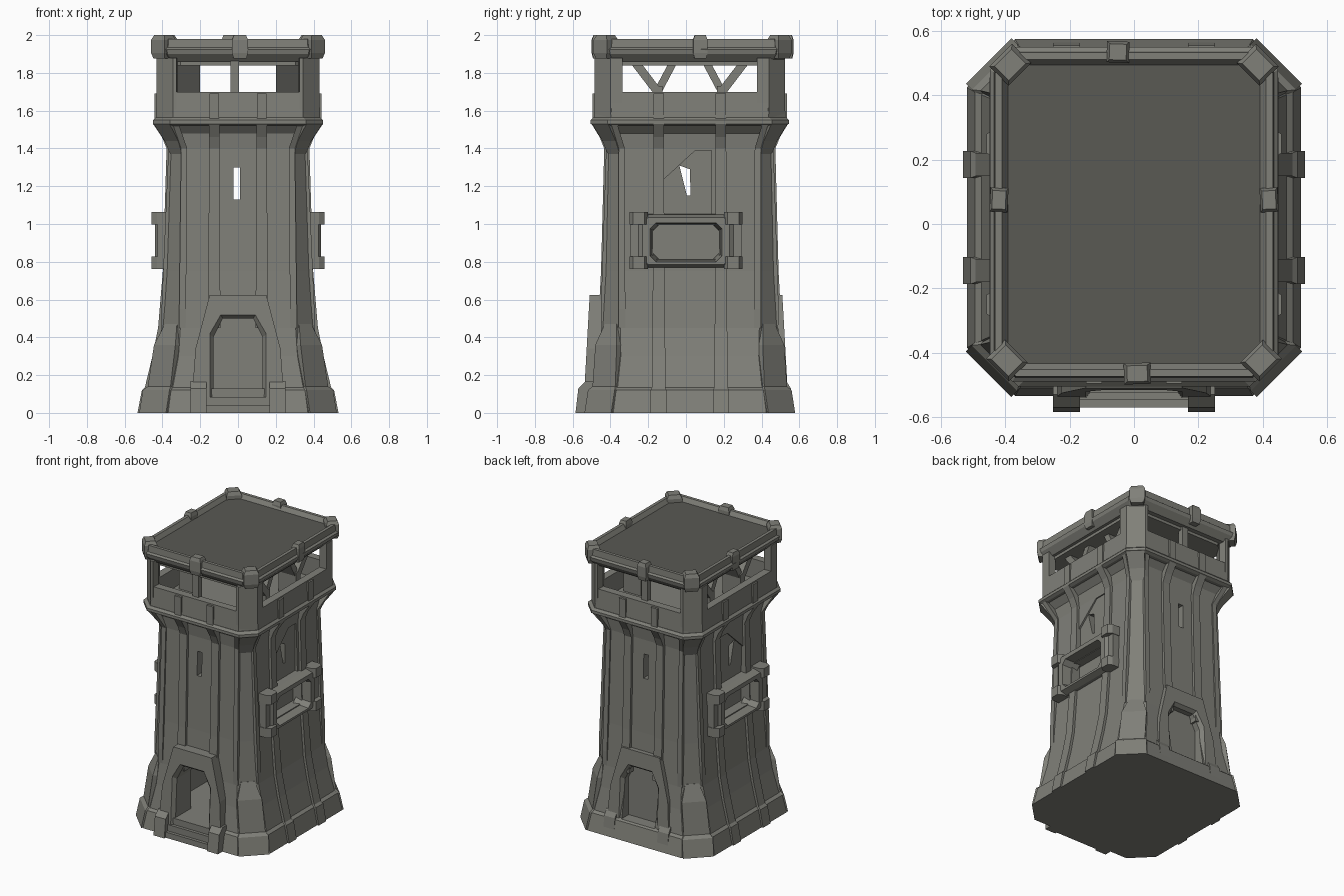
import bpy, bmesh, math
from mathutils import Vector

cube = bpy.data.objects.get("Cube")
if cube:
    bpy.data.objects.remove(cube, do_unlink=True)


def material(name, rgb):
    m = bpy.data.materials.new(name)
    m.use_nodes = True
    m.diffuse_color = (*rgb, 1)
    m.node_tree.nodes["Principled BSDF"].inputs["Base Color"].default_value = (*rgb, 1)
    return m


STONE = material("grey stone", (0.215, 0.215, 0.19))
DARK = material("dark roof stone", (0.1, 0.1, 0.088))
CY = 0.02


def loft(name, rings, closed=False, cap_dark=False):
    """Skin a list of equal-length point rings; cap the ends, or join last to first."""
    bm = bmesh.new()
    vs = [[bm.verts.new(p) for p in r] for r in rings]
    n = len(vs[0])
    for a, b in zip(vs, vs[1:] + (vs[:1] if closed else [])):
        for i in range(n):
            j = (i + 1) % n
            bm.faces.new((a[i], a[j], b[j], b[i]))
    if not closed:
        bm.faces.new(vs[0][::-1])
        bm.faces.new(vs[-1]).material_index = int(cap_dark)
    bmesh.ops.recalc_face_normals(bm, faces=bm.faces)
    me = bpy.data.meshes.new(name)
    bm.to_mesh(me)
    bm.free()
    me.materials.append(STONE)
    me.materials.append(DARK)
    ob = bpy.data.objects.new(name, me)
    bpy.context.collection.objects.link(ob)
    return ob


def octagon(z, hx, hy, ch, cy=CY):
    """Rectangle with chamfered corners."""
    pts = [(hx, ch - hy), (hx, hy - ch), (hx - ch, hy), (ch - hx, hy),
           (-hx, hy - ch), (-hx, ch - hy), (ch - hx, -hy), (hx - ch, -hy)]
    return [(x, y + cy, z) for x, y in pts]


def box(name, x, y, z):
    """Box from three (low, high) ranges."""
    return loft(name, [[(x[0], y[0], k), (x[1], y[0], k), (x[1], y[1], k), (x[0], y[1], k)] for k in z])


def beam(name, a, b, w, depth):
    """Strut in the y-z plane, w thick and as deep in x as given."""
    a, b = Vector(a), Vector(b)
    s = (b - a).normalized().cross(Vector((1, 0, 0))) * w / 2
    t = Vector((depth / 2, 0, 0))
    return loft(name, [[p + s + t, p - s + t, p - s - t, p + s - t] for p in (a, b)])


def cut(target, cutter):
    mod = target.modifiers.new("cut", "BOOLEAN")
    mod.operation, mod.solver, mod.object = "DIFFERENCE", "EXACT", cutter
    bpy.context.view_layer.objects.active = target
    bpy.ops.object.modifier_apply(modifier=mod.name)
    bpy.data.objects.remove(cutter, do_unlink=True)


# Flared tower shaft: height, half width, half depth, corner chamfer
PROFILE = [(0, .52, .555, .15), (.12, .495, .53, .14), (.135, .475, .512, .13),
           (.3, .435, .485, .12), (.45, .405, .468, .1), (.75, .38, .452, .08),
           (1.4, .36, .435, .065), (1.48, .37, .445, .07), (1.53, .42, .49, .08)]


def shape(z):
    for a, b in zip(PROFILE, PROFILE[1:]):
        if a[0] <= z <= b[0]:
            t = (z - a[0]) / (b[0] - a[0])
            return [p + (q - p) * t for p, q in zip(a[1:], b[1:])]


shaft = loft("tower_shaft", [octagon(*p) for p in PROFILE])
cut(shaft, box("hollow_cutter", (-.28, .28), (-.34, .38), (.13, 1.44)))
cut(shaft, box("front_slit_cutter", (-.025, .01), (-.8, .8), (1.13, 1.3)))
cut(shaft, loft("side_slit_cutter", [[(x, -.035, 1.31), (x, .02, 1.29), (x, .025, 1.15), (x, .005, 1.15)]
                                     for x in (-.8, .8)]))
# Sunken wall panel and niche on each side
PANEL = [(-.135, 1.03), (-.135, 1.22), (.05, 1.39), (.135, 1.39), (.135, 1.03)]
for s in (-1, 1):
    cut(shaft, loft("panel_cutter", [[(s * x, y, z) for y, z in PANEL] for x in (.352, .6)]))
    cut(shaft, box("niche_cutter", sorted((s * .31, s * .6)), (-.175, .175), (.815, .995)))

# Doorways: an open one in front, a shallow blind one behind
ARCH = [(-.13, .13), (-.13, .4), (-.08, .5), (.08, .5), (.13, .4), (.13, .13)]
SURROUND = [(-.25, 0), (-.225, .34), (-.15, .625), (.15, .625), (.225, .34), (.25, 0)]
for name, s, inner in (("front", -1, .3), ("back", 1, .455)):
    cut(shaft, loft(name + "_door_cutter", [[(x, s * y, z) for x, z in ARCH] for y in (inner, .8)]))

    def ring(pts, extra, back):
        return [(x, s * (.4 if back else .51 + extra + .035 * (1 - z / .625)), z) for x, z in pts]
    # frame with a splayed opening
    opening = [(x, 0 if z < .2 else z) for x, z in ARCH]
    splay = [(x * 1.15, 0 if z < .2 else z + .018) for x, z in ARCH]
    loft(name + "_door_frame", [ring(SURROUND, 0, True), ring(SURROUND, 0, False), ring(splay, 0, False),
                                ring(opening, -.025, False), ring(opening, 0, True)], closed=True)
    box(name + "_door_sill", (-.14, .14), sorted((s * .44, s * .52)), (0, .13))
    for side in (-1, 1):
        xs = (side * .168, side * .252)
        out = .585 if s < 0 else .57
        loft(name + "_door_foot", [[(xs[0], s * .45, z), (xs[1], s * .45, z), (xs[1], s * y, z), (xs[0], s * y, z)]
                                   for z, y in ((0, out), (.13, out - .015), (.17, .53))])
for i in range(3):
    box("front_step", (-.17, .17), (-.57 + .022 * i, -.45), (0, .045 * (i + 1) - .005))


def rib(name, frame, steps):
    """Strip that follows the shaft: steps are (height, half width, projection)."""
    rings = []
    for z, w, out in steps:
        c, n = frame(*shape(z))
        c, n = Vector((c[0], c[1] + CY, z)), Vector((n[0], n[1], 0)).normalized()
        t = Vector((-n.y, n.x, 0)) * w
        rings.append([c - t - n * .05, c + t - n * .05, c + t + n * out, c - t + n * out])
    loft(name, rings)


LOW = [(0, .042, .012), (.12, .042, .014), (.135, .036, .018), (.3, .036, .018), (.45, .033, .018),
       (.75, .03, .018), (.8, .03, .018)]
HIGH = [(1.03, .03, .018), (1.4, .028, .018), (1.46, .028, .035), (1.53, .028, .03)]
EDGE = [(.45, .018, 0), (.55, .018, .008), (1.4, .016, .008), (1.53, .016, .02)]
# Wall ribs, corner buttresses and corner corbels
for a in (-1, 1):
    for b in (-1, 1):
        def side_line(hx, hy, ch):
            return (a * hx, b * .165), (a, 0)

        def corner(hx, hy, ch):
            return (a * (hx - ch / 2), b * (hy - ch / 2)), (a, b)
        rib("lower_side_rib", side_line, LOW)
        rib("upper_side_rib", side_line, HIGH)
        rib("end_rib", lambda hx, hy, ch: ((b * .125, a * hy), (0, a)), LOW[4:] + HIGH)
        rib("corner_buttress", corner, [(0, .1, .01), (.12, .1, .012), (.14, .085, .012),
                                        (.36, .08, .03), (.47, .045, .002)])
        rib("corner_corbel", corner, [(1.37, .045, 0), (1.44, .05, .03), (1.53, .06, .035)])
        # edge strips framing each corner
        rib("corner_strip", lambda hx, hy, ch: ((a * hx, b * (hy - ch - .01)), (a, 0)), EDGE)
        rib("corner_strip", lambda hx, hy, ch: ((a * (hx - ch - .01), b * hy), (0, b)), EDGE)

# Framed bay on each side wall
for s in (-1, 1):
    def rect(x, hy, lo, hi):
        c = .03
        return [(s * x, y, z) for y, z in ((-hy, lo + c), (c - hy, lo), (hy - c, lo), (hy, lo + c),
                                           (hy, hi - c), (hy - c, hi), (c - hy, hi), (-hy, hi - c))]
    loft("bay_frame", [rect(.33, .295, .765, 1.055), rect(.4, .285, .77, 1.05),
                       rect(.44, .23, .785, 1.035), rect(.44, .19, .8, 1.005),
                       rect(.33, .175, .815, .995)], closed=True)
    for y in (-.25, .25):
        for z, h in ((.795, .033), (1.03, .033)):
            loft("bay_corner_block", [[(s * x, y + u * d, z + v * h) for u, v in ((-1, -1), (1, -1), (1, 1), (-1, 1))]
                                      for x, d in ((.34, .05), (.43, .048), (.458, .03))])
        box("bay_side_post", sorted((s * .34, s * .425)), (y - .045, y + .045), (.8, 1.02))

# Lookout level: ledge, parapet and its facing strips
loft("lookout_ledge", [octagon(1.52, .43, .505, .09), octagon(1.53, .45, .525, .09),
                       octagon(1.55, .45, .525, .09), octagon(1.565, .435, .51, .09)])
loft("parapet", [octagon(1.55, .435, .508, .09), octagon(1.7, .43, .5, .09),
                 octagon(1.7, .375, .445, .06), octagon(1.55, .375, .445, .06)], closed=True)
loft("lookout_ceiling", [octagon(z, .385, .455, .08) for z in (1.84, 1.88)])
for a in (-1, 1):
    for b in (-1, 1):
        box("parapet_end_strip", (b * .125 - .025, b * .125 + .025),
            sorted((CY + a * .45, CY + a * .516)), (1.55, 1.69))
        box("parapet_side_strip", sorted((a * .38, a * .442)),
            (CY + b * .165 - .028, CY + b * .165 + .028), (1.55, 1.69))
        # angled corner pier
        foot = [(.432, .355), (.432, .42), (.345, .505), (.325, .505), (.32, .45), (.375, .355)]
        loft("corner_pier", [[(a * x, CY + b * y, z) for x, y in foot] for z in (1.55, 1.88)])
        # branching inner post
        px, py = a * .27, CY + b * .17
        beam("inner_post", (px, py, 1.55), (px, py, 1.73), .05, .14)
        beam("post_branch", (px, py, 1.7), (px, py + b * .13, 1.87), .045, .14)
        beam("post_branch", (px, py, 1.7), (px, py - b * .09, 1.87), .04, .12)
    box("middle_post", (-.04, .005), sorted((CY + a * .43, CY + a * .47)), (1.6, 1.88))

# Roof with raised rim and sunken deck
loft("roof", [octagon(z, h, h + .072, c, .03) for z, h, c in
              ((1.86, .405, .06), (1.9, .442, .07), (1.925, .448, .07), (1.935, .435, .065),
               (1.98, .432, .065), (1.98, .41, .05), (1.95, .392, .04))], cap_dark=True)


def roof_block(name, x, y, w, d, angle):
    """Tapered block gripping the roof rim."""
    c, s = math.cos(angle), math.sin(angle)
    rings = []
    for z, k in ((1.875, .8), (1.905, 1), (1.975, 1), (2.0, .75)):
        rings.append([(x + k * (u * w * c - v * d * s), y + k * (u * w * s + v * d * c), z)
                      for u, v in ((-1, -1), (1, -1), (1, 1), (-1, 1))])
    loft(name, rings)


for a in (-1, 1):
    roof_block("roof_corner_block", a * .395, -.425, .05, .042, a * math.pi / 4)
    roof_block("roof_corner_block", a * .385, .495, .05, .042, -a * math.pi / 4)
    roof_block("roof_side_block", a * .42, .075, .028, .038, .05 * a)
roof_block("roof_front_block", .01, -.465, .042, .033, .03)
roof_block("roof_back_block", -.05, .535, .035, .033, -.04)
